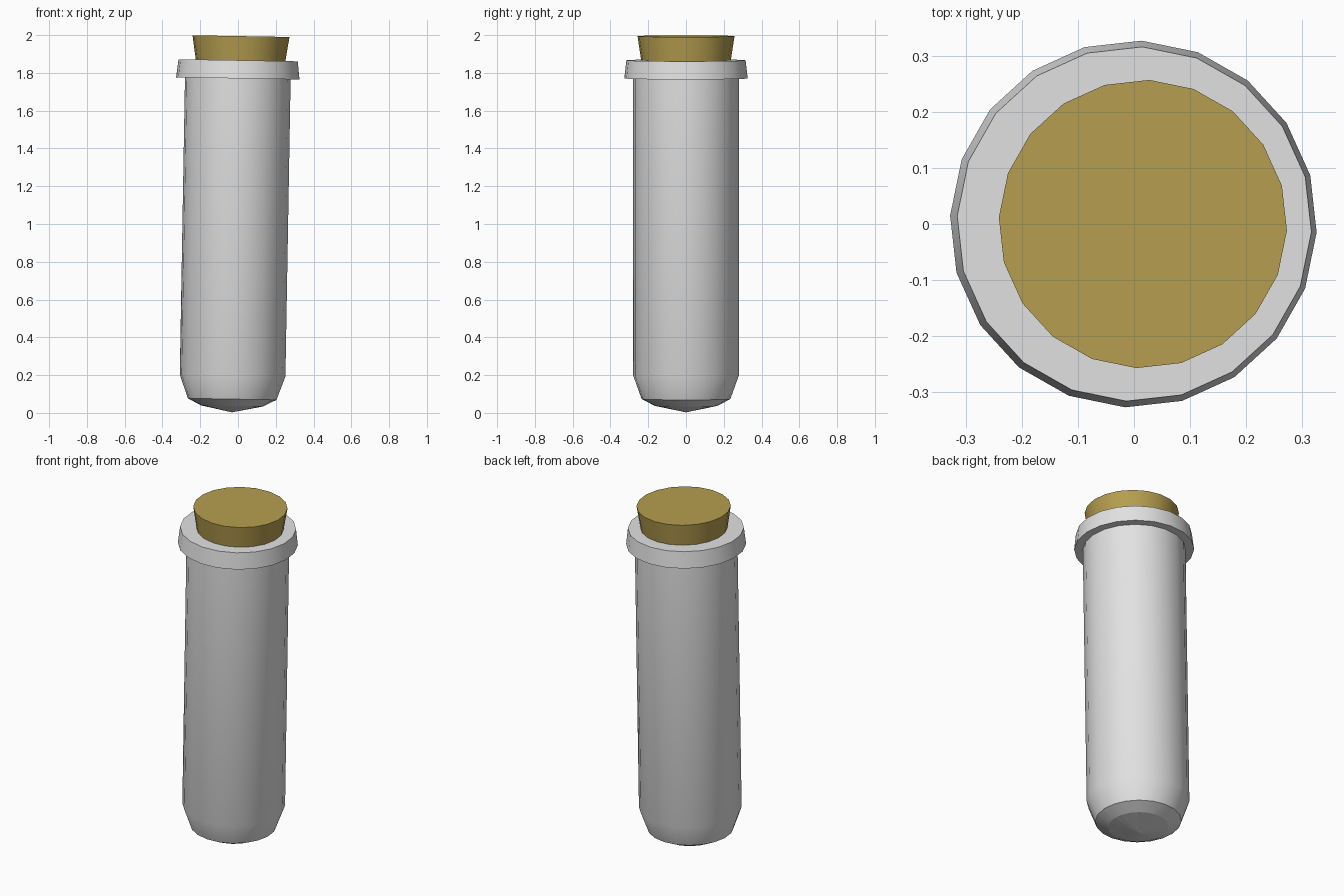
import bpy, bmesh, math
from mathutils import Matrix

if "Cube" in bpy.data.objects:
    bpy.data.objects.remove(bpy.data.objects["Cube"])

SIDES = 20
PHASE = math.radians(-2.6)
# whole model leans one degree towards +x
LEAN = Matrix.Translation((-0.032, 0, 0)) @ Matrix.Rotation(math.radians(1.0), 4, 'Y')


def material(name, rgb):
    m = bpy.data.materials.new(name)
    m.diffuse_color = (*rgb, 1)
    m.use_nodes = True
    m.node_tree.nodes["Principled BSDF"].inputs["Base Color"].default_value = m.diffuse_color
    return m


def lathe(name, profile, mat, x=0.0, flat_below=None):
    """Turn a (radius, height) profile around z; radius 0 makes a tip, open ends are capped."""
    bm = bmesh.new()
    rings = []
    for r, z in profile:
        if r == 0:
            rings.append([bm.verts.new((x, 0, z))] * SIDES)
        else:
            rings.append([bm.verts.new((x + r * math.cos(PHASE + math.tau * i / SIDES),
                                        r * math.sin(PHASE + math.tau * i / SIDES), z))
                          for i in range(SIDES)])
    for a, b in zip(rings, rings[1:]):
        for i in range(SIDES):
            j = (i + 1) % SIDES
            bm.faces.new(list(dict.fromkeys((a[i], a[j], b[j], b[i]))))
    for ring in (rings[0], rings[-1]):
        if ring[0] is not ring[1]:
            bm.faces.new(ring)
    bmesh.ops.recalc_face_normals(bm, faces=bm.faces)
    bm.transform(LEAN)
    me = bpy.data.meshes.new(name)
    bm.to_mesh(me)
    bm.free()
    me.materials.append(mat)
    ob = bpy.data.objects.new(name, me)
    bpy.context.collection.objects.link(ob)
    bpy.ops.object.select_all(action='DESELECT')
    ob.select_set(True)
    bpy.context.view_layer.objects.active = ob
    bpy.ops.object.shade_smooth_by_angle(angle=math.radians(32))
    # crisp faces at the very bottom
    if flat_below is not None:
        for p in me.polygons:
            if p.center.z < flat_below:
                p.use_smooth = False
    return ob


glass = material("pale_grey_glass", (0.76, 0.76, 0.76))
cork = material("cork_brown", (0.47, 0.345, 0.08))

# tube with rounded bottom and shallow pointed base
lathe("tube_body", [(0, 0.003), (0.165, 0.037), (0.235, 0.073), (0.28, 0.198), (0.28, 1.80)],
      glass, flat_below=0.035)
# collar around the mouth
lathe("tube_rim", [(0.327, 1.771), (0.316, 1.867)], glass)
# tapered stopper
lathe("stopper", [(0.215, 1.72), (0.257, 1.995)], cork, x=0.013)
